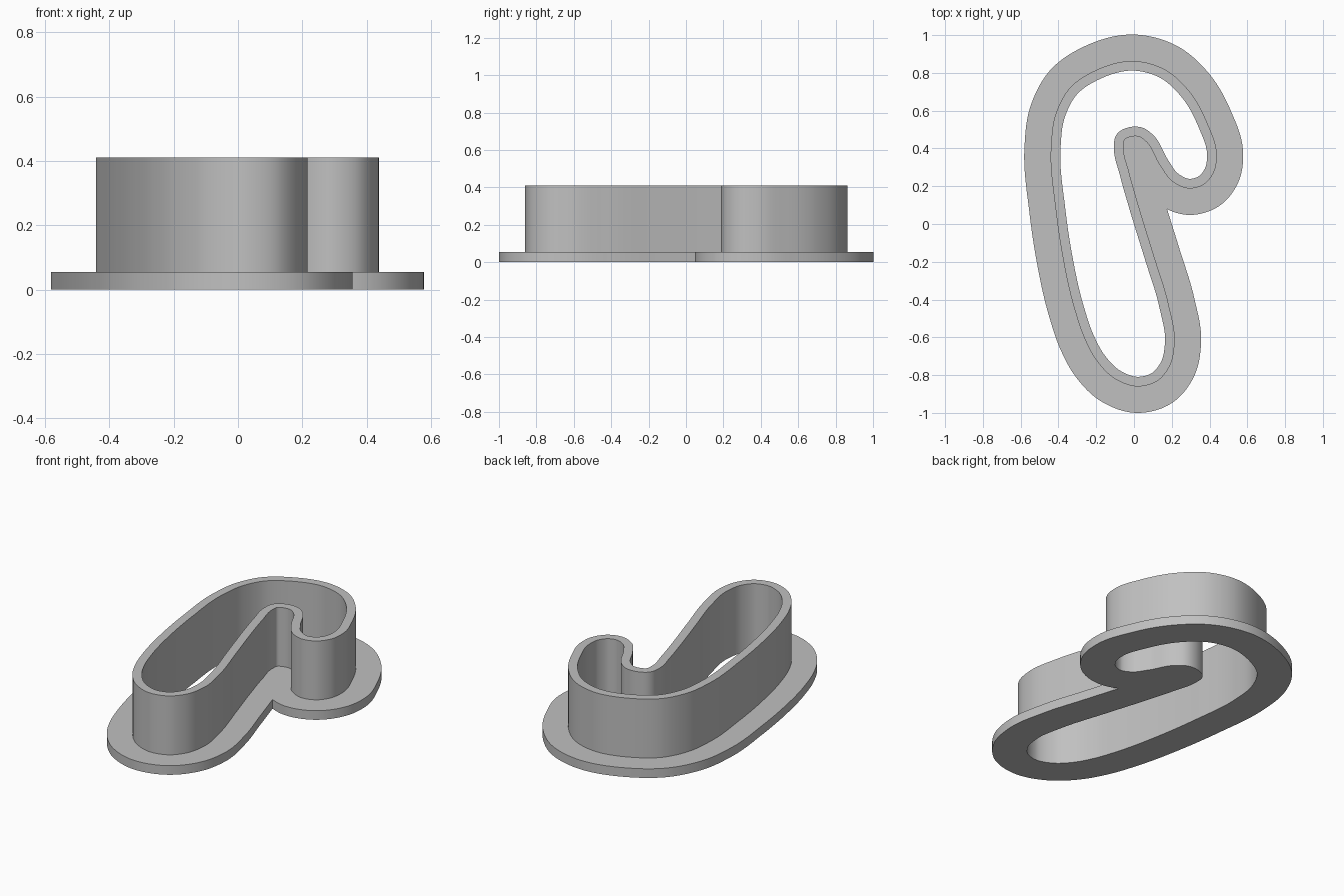
import bpy, bmesh
from mathutils import Vector

cube = bpy.data.objects.get("Cube")
if cube:
    bpy.data.objects.remove(cube, do_unlink=True)

HEIGHT, FLANGE_HEIGHT = 0.41, 0.055
WALL, FLANGE = 0.051, 0.14
STEPS = 14

# Outer outline of the wall, clockwise from the top of the hook
OUTLINE = [Vector(p) for p in (
    (0, .863), (.16, .82), (.295, .70), (.39, .53), (.437, .38), (.425, .28),
    (.375, .213), (.295, .188), (.2, .228), (.135, .315), (.06, .44),
    (.03, .461), (-.02, .461), (-.05, .445), (-.055, .41), (-.025, .27),
    (.02, .11), (.106, -.17), (.183, -.425), (.215, -.63), (.19, -.75),
    (.125, -.83), (.02, -.86), (-.1, -.82), (-.2, -.72), (-.26, -.61),
    (-.315, -.45), (-.38, -.16), (-.415, .08), (-.44, .40), (-.415, .58),
    (-.34, .72), (-.2, .815))]


def smooth_loop(points):
    """Closed Hermite curve with chord-weighted tangents."""
    n = len(points)
    tangents = []
    for i, p in enumerate(points):
        a, b = p - points[i - 1], points[(i + 1) % n] - p
        tangents.append((a.normalized() * b.length + b.normalized() * a.length)
                        / (a.length + b.length))
    result = []
    for i, p in enumerate(points):
        j = (i + 1) % n
        q = points[j]
        size = (q - p).length
        for k in range(STEPS):
            t = k / STEPS
            h = t * t * (3 - 2 * t)
            result.append(p * (1 - h) + q * h
                          + tangents[i] * size * t * (1 - t) ** 2
                          - tangents[j] * size * t * t * (1 - t))
    return result


def offset_loop(points, distance):
    """Shift a clockwise loop outward by a distance."""
    n = len(points)
    result = []
    for i, p in enumerate(points):
        d = (points[(i + 1) % n] - points[i - 1]).normalized()
        result.append(p + Vector((-d.y, d.x)) * distance)
    return result


outer = smooth_loop(OUTLINE)
inner = offset_loop(outer, -WALL)
# Drop the offset points that fold into the notch, so the flange fills it
rim = [p for p in offset_loop(outer, FLANGE)
       if min((p - q).length for q in outer) > FLANGE - 0.002]

bm = bmesh.new()


def ring(points, z):
    verts = [bm.verts.new((p.x, p.y, z)) for p in points]
    for i, v in enumerate(verts):
        bm.edges.new((verts[i - 1], v))
    return verts


def band(a, b):
    for i in range(len(a)):
        bm.faces.new((a[i - 1], a[i], b[i], b[i - 1]))


def fill(a, b):
    edges = [bm.edges.get((r[i - 1], r[i])) for r in (a, b) for i in range(len(r))]
    bmesh.ops.triangle_fill(bm, edges=edges, use_beauty=True)


rim_low, rim_high = ring(rim, 0), ring(rim, FLANGE_HEIGHT)
wall_foot, wall_top = ring(outer, FLANGE_HEIGHT), ring(outer, HEIGHT)
cavity_low, cavity_top = ring(inner, 0), ring(inner, HEIGHT)

# Flange
fill(rim_low, cavity_low)
band(rim_low, rim_high)
fill(rim_high, wall_foot)
# Upright wall
band(wall_foot, wall_top)
band(wall_top, cavity_top)
band(cavity_top, cavity_low)

bmesh.ops.recalc_face_normals(bm, faces=bm.faces[:])
mesh = bpy.data.meshes.new("flanged_outline_cutter")
bm.to_mesh(mesh)
bm.free()

# Plain grey material
grey = bpy.data.materials.new("grey")
grey.use_nodes = True
colour = (0.53, 0.53, 0.53, 1)
grey.diffuse_color = colour
grey.node_tree.nodes["Principled BSDF"].inputs["Base Color"].default_value = colour
mesh.materials.append(grey)

cutter = bpy.data.objects.new("flanged_outline_cutter", mesh)
bpy.context.collection.objects.link(cutter)
bpy.context.view_layer.objects.active = cutter
cutter.select_set(True)
bpy.ops.object.shade_smooth_by_angle(angle=0.52)
